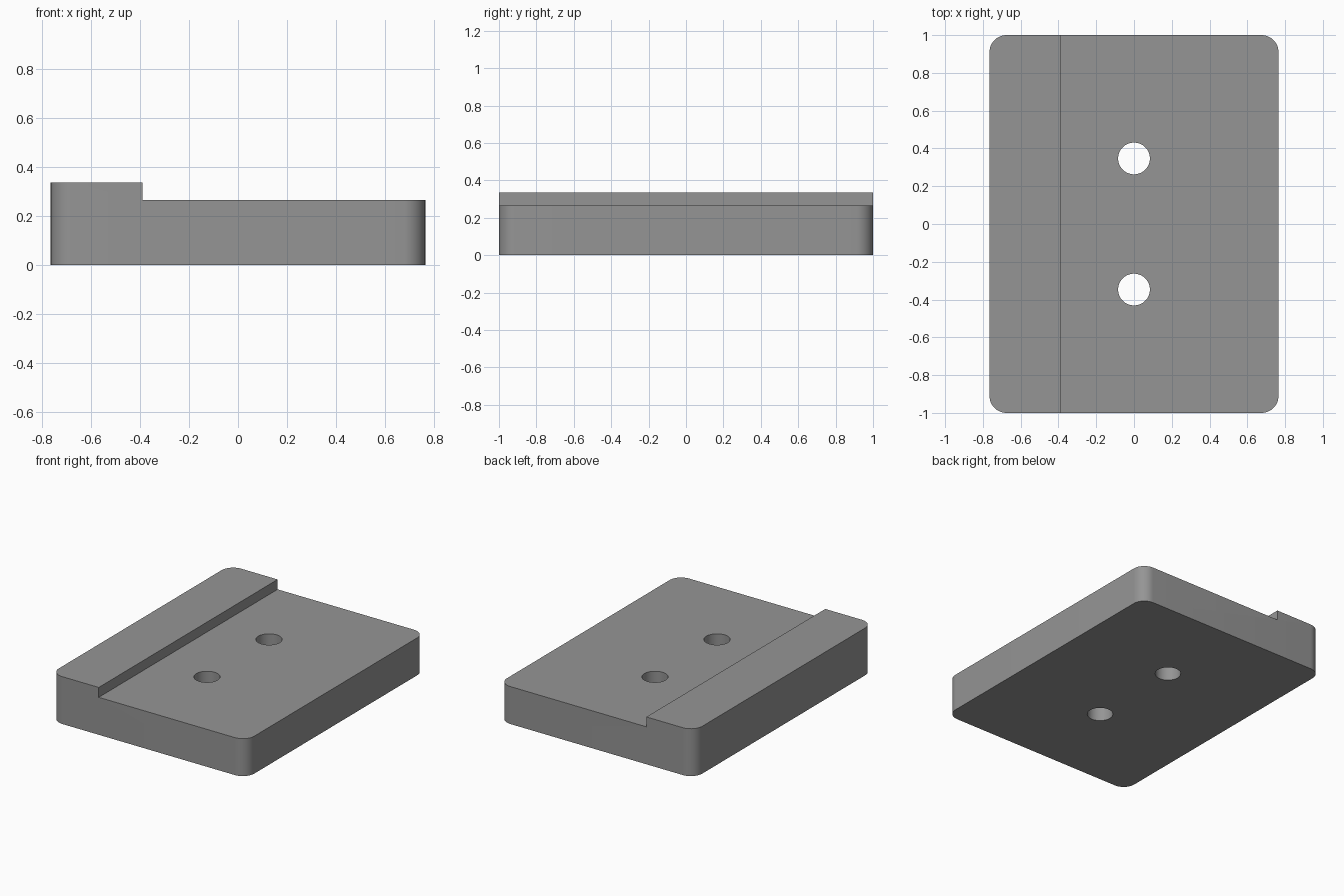
import bpy, bmesh

if "Cube" in bpy.data.objects:
    bpy.data.objects.remove(bpy.data.objects["Cube"])

W, L = 0.765, 1.0           # half width, half length
LOW, HIGH, STEP = 0.265, 0.335, -0.39
RADIUS, HOLE_R, HOLE_Y = 0.09, 0.084, 0.347

grey = bpy.data.materials.new("grey")
grey.diffuse_color = (0.3, 0.3, 0.3, 1)
grey.use_nodes = True
grey.node_tree.nodes["Principled BSDF"].inputs["Base Color"].default_value = grey.diffuse_color

# Stepped plate: side profile extruded along y
profile = [(-W, 0), (W, 0), (W, LOW), (STEP, LOW), (STEP, HIGH), (-W, HIGH)]
bm = bmesh.new()
face = bm.faces.new([bm.verts.new((x, -L, z)) for x, z in profile])
out = bmesh.ops.extrude_face_region(bm, geom=[face])
bmesh.ops.translate(bm, vec=(0, 2 * L, 0),
                    verts=[v for v in out["geom"] if isinstance(v, bmesh.types.BMVert)])
bmesh.ops.recalc_face_normals(bm, faces=bm.faces)

# Round the four upright corners
corners = [e for e in bm.edges
           if all(abs(abs(v.co.x) - W) < 1e-4 for v in e.verts)
           and abs(e.verts[0].co.z - e.verts[1].co.z) > 0.1]
bmesh.ops.bevel(bm, geom=corners, offset=RADIUS, segments=12, profile=0.5, affect='EDGES')
mesh = bpy.data.meshes.new("stepped_plate")
bm.to_mesh(mesh)
bm.free()
mesh.materials.append(grey)
plate = bpy.data.objects.new("stepped_plate", mesh)
bpy.context.collection.objects.link(plate)
bpy.context.view_layer.objects.active = plate

# Two through holes
for side in (-1, 1):
    bpy.ops.mesh.primitive_cylinder_add(vertices=64, radius=HOLE_R, depth=1,
                                        location=(0, side * HOLE_Y, 0.15))
    cutter = bpy.context.object
    cutter.name = "hole_cutter"
    cutter.data.materials.append(grey)
    cutter.hide_render = True
    bpy.context.view_layer.objects.active = plate
    cut = plate.modifiers.new("hole", 'BOOLEAN')
    cut.operation, cut.solver, cut.object = 'DIFFERENCE', 'EXACT', cutter
    bpy.ops.object.modifier_apply(modifier=cut.name)
    bpy.data.objects.remove(cutter)

# Smooth corners and holes, sharp edges elsewhere
bpy.ops.object.select_all(action='DESELECT')
plate.select_set(True)
bpy.context.view_layer.objects.active = plate
bpy.ops.object.shade_smooth_by_angle()
